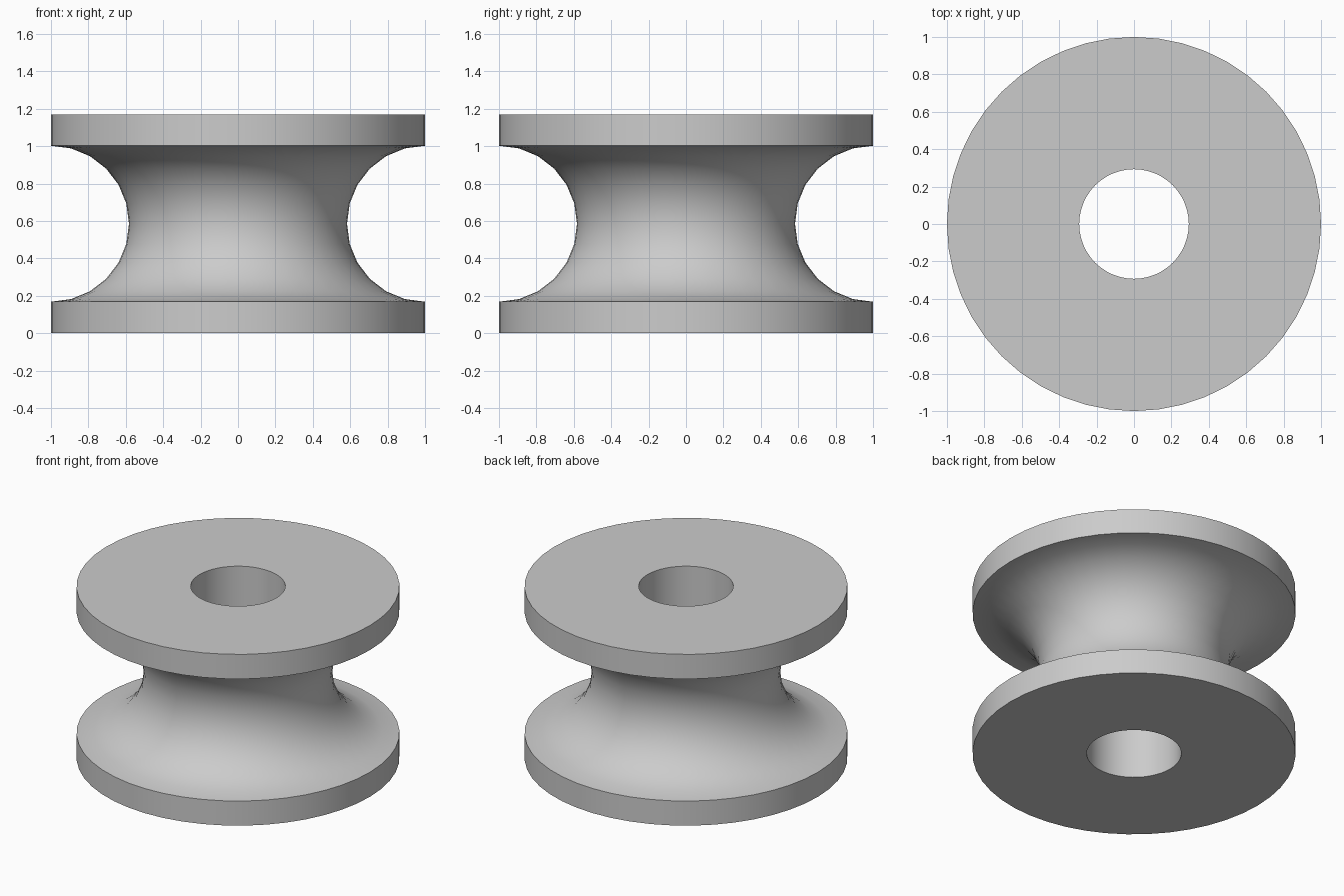
import bpy
import bmesh
from math import sin, cos, pi, radians
from mathutils import Vector

if "Cube" in bpy.data.objects:
    bpy.data.objects.remove(bpy.data.objects["Cube"], do_unlink=True)

RIM, BORE, HEIGHT = 1.0, 0.293, 1.17
GROOVE, ARC_STEPS, SIDES = 0.417, 12, 48

# Plain grey metal
grey = bpy.data.materials.new("plain_grey")
grey.use_nodes = True
colour = (0.6, 0.6, 0.6, 1)
grey.diffuse_color = colour
grey.node_tree.nodes["Principled BSDF"].inputs["Base Color"].default_value = colour

# Cross-section: bore, bottom flange, semicircular groove, top flange
profile = [(BORE, 0), (RIM, 0)]
for i in range(ARC_STEPS + 1):
    a = pi * i / ARC_STEPS
    profile.append((RIM - GROOVE * sin(a), HEIGHT / 2 - GROOVE * cos(a)))
profile += [(RIM, HEIGHT), (BORE, HEIGHT)]

# Turn the closed section around the axle
bm = bmesh.new()
verts = [bm.verts.new((r, 0, z)) for r, z in profile]
edges = [bm.edges.new((v, verts[(i + 1) % len(verts)])) for i, v in enumerate(verts)]
bmesh.ops.spin(bm, geom=verts + edges, cent=Vector(), axis=(0, 0, 1),
               angle=2 * pi, steps=SIDES, use_merge=True)
bmesh.ops.remove_doubles(bm, verts=bm.verts, dist=0.0001)
bmesh.ops.recalc_face_normals(bm, faces=bm.faces)

mesh = bpy.data.meshes.new("grooved_roller")
bm.to_mesh(mesh)
bm.free()
mesh.materials.append(grey)
roller = bpy.data.objects.new("grooved_roller", mesh)
bpy.context.collection.objects.link(roller)

# Smooth curved walls, crisp rims
bpy.ops.object.select_all(action='DESELECT')
roller.select_set(True)
bpy.context.view_layer.objects.active = roller
bpy.ops.object.shade_smooth_by_angle(angle=radians(30))
